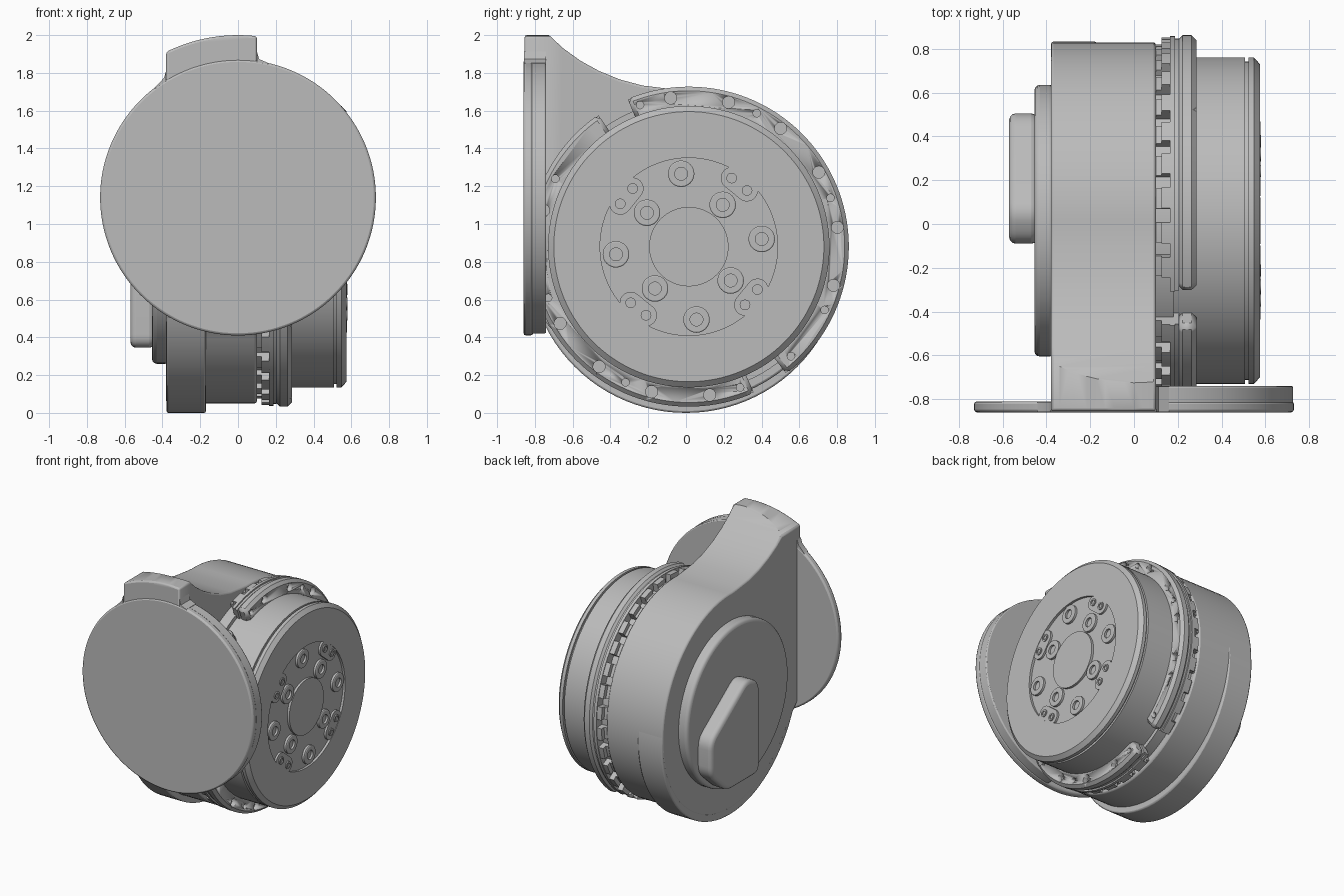
import bpy, bmesh
from math import sin, cos, radians, hypot
from mathutils import Vector

default = bpy.data.objects.get("Cube")
if default:
    bpy.data.objects.remove(default, do_unlink=True)

GREY = (0.5, 0.5, 0.5, 1)
metal = bpy.data.materials.new("plain_grey")
metal.use_nodes = True
metal.diffuse_color = GREY
metal.node_tree.nodes["Principled BSDF"].inputs["Base Color"].default_value = GREY

CY, CZ = 0.015, 0.88      # joint axis, running along x
PLATE_Z = 1.14            # centre of the front plate


def polar(r, deg, cy=CY, cz=CZ):
    return (cy + r * cos(radians(deg)), cz + r * sin(radians(deg)))


def arc(r, start, end, n, cy=CY, cz=CZ):
    return [polar(r, start + (end - start) * i / n, cy, cz) for i in range(n + 1)]


def circle(r, n, cy=CY, cz=CZ):
    return arc(r, 0, 360, n, cy, cz)[:-1]


def finish(name, bm, bevel=0, segments=2):
    bmesh.ops.recalc_face_normals(bm, faces=bm.faces)
    mesh = bpy.data.meshes.new(name)
    bm.to_mesh(mesh)
    bm.free()
    mesh.materials.append(metal)
    ob = bpy.data.objects.new(name, mesh)
    bpy.context.collection.objects.link(ob)
    bpy.ops.object.select_all(action="DESELECT")
    ob.select_set(True)
    bpy.context.view_layer.objects.active = ob
    bpy.ops.object.shade_smooth_by_angle(angle=radians(30))
    if bevel:
        mod = ob.modifiers.new("edge", "BEVEL")
        mod.width, mod.segments = bevel, segments
        mod.limit_method, mod.angle_limit = "ANGLE", radians(40)
    return ob


def add_prism(bm, outline, lo, hi, axis="x"):
    """Extrude an outline: (y, z) along x, or (x, z) along y."""
    def place(p, d):
        return (d, p[0], p[1]) if axis == "x" else (p[0], d, p[1])
    a = [bm.verts.new(place(p, lo)) for p in outline]
    b = [bm.verts.new(place(p, hi)) for p in outline]
    bm.faces.new(a)
    bm.faces.new(b)
    for i in range(len(a)):
        j = (i + 1) % len(a)
        bm.faces.new((a[i], a[j], b[j], b[i]))


def prism(name, outline, lo, hi, axis="x", bevel=0, segments=2):
    bm = bmesh.new()
    add_prism(bm, outline, lo, hi, axis)
    return finish(name, bm, bevel, segments)


def lathe(name, profile, cy=CY, cz=CZ, n=96):
    """Spin (x, radius) points about an axis parallel to x."""
    bm = bmesh.new()
    verts = [bm.verts.new((x, cy + r, cz)) for x, r in profile]
    edges = [bm.edges.new(pair) for pair in zip(verts, verts[1:])]
    bmesh.ops.spin(bm, geom=verts + edges, cent=(0, cy, cz), axis=(1, 0, 0),
                   angle=radians(360), steps=n)
    bmesh.ops.remove_doubles(bm, verts=bm.verts, dist=0.0001)
    return finish(name, bm)


def rounded(corners, radius, n=6):
    """Round the corners of an outline with short curves."""
    out = []
    for i, p in enumerate(corners):
        p = Vector(p)
        ends = []
        for q in (corners[i - 1], corners[(i + 1) % len(corners)]):
            ends.append(p + (Vector(q) - p).normalized() * radius)
        for k in range(n + 1):
            t = k / n
            out.append(tuple(ends[0] * (1 - t) ** 2 + p * 2 * t * (1 - t) + ends[1] * t * t))
    return out


def boolean(ob, cutter, operation):
    cutter.hide_render = True
    cutter.hide_set(True)
    mod = ob.modifiers.new("cut", "BOOLEAN")
    mod.object, mod.operation, mod.solver = cutter, operation, "EXACT"


# Housing with the arm sweeping up to the front plate
sweep = [(-0.855, 2.05), (-0.76, 2.05), (-0.725, 2.0), (-0.65, 1.93), (-0.56, 1.865),
         (-0.46, 1.81), (-0.35, 1.765), (-0.23, 1.733), (-0.1, 1.717)]
housing = prism("housing", sweep + arc(0.83, 92, -147, 72, 0, CZ) + [(-0.855, 0.6)],
                -0.38, 0.1)
crown = arc(0.86, 20, 160, 48, 0, PLATE_Z) + [(-0.81, -0.2), (0.81, -0.2)]
boolean(housing, prism("arm_trimmer", crown, -1, 1, "y"), "INTERSECT")
edge = housing.modifiers.new("edge", "BEVEL")
edge.width, edge.segments, edge.limit_method = 0.012, 2, "ANGLE"
edge.angle_limit = radians(50)
prism("housing_lower_rim", circle(0.833, 96, 0, 0.833), -0.378, -0.17, bevel=0.01)

# Front plate: thin disc, thicker on the rotor side
prism("front_plate", circle(0.73, 128, 0, PLATE_Z), -0.86, -0.81, "y", 0.012)
prism("front_plate_thick_side", arc(0.727, -82, 82, 64, 0, PLATE_Z), -0.85, -0.74, "y", 0.008)
for x, tip in ((-0.38, -0.44), (0.1, 0.16)):
    z = PLATE_Z + (0.73 ** 2 - x ** 2) ** 0.5
    mid = x + (tip - x) * 0.2
    tip_z = PLATE_Z + (0.73 ** 2 - tip ** 2) ** 0.5
    prism("plate_fillet", [(x, z - 0.1), (x, z + 0.05), (mid, z + 0.01), (tip, tip_z),
                           (tip, tip_z - 0.05)], -0.858, -0.812 if x < 0 else -0.742, "y")

# Rear cover and its raised boss
prism("side_cover", circle(0.62, 96), -0.455, -0.36, bevel=0.025, segments=3)
boss = [(-0.09, 0.345), (0.3, 0.345), (0.505, 0.53), (0.505, 0.8), (0.06, 1.12), (-0.09, 1.05)]
prism("cover_boss", rounded(boss, 0.07), -0.57, -0.44, bevel=0.03, segments=3)

# Rotor drum with a recessed annulus on its end face
lathe("rotor", [(0.09, 0), (0.09, 0.745), (0.507, 0.745), (0.507, 0.728), (0.522, 0.728),
                (0.522, 0.745), (0.548, 0.745), (0.575, 0.715), (0.575, 0.47), (0.557, 0.47),
                (0.557, 0.21), (0.575, 0.21), (0.575, 0)], n=128)

# Bolt bosses on the rotor face
for start, radius in ((6, 0.388), (51, 0.285)):
    for k in range(4):
        y, z = polar(radius, start + 90 * k)
        lathe("rotor_bolt", [(0.555, 0.07), (0.574, 0.07), (0.578, 0.064), (0.578, 0.034),
                             (0.562, 0.034), (0.562, 0)], y, z, 32)

# Pill shaped islands, each with a pair of pins
for k in range(4):
    turn = 51 + 90 * k
    ends = [polar(hypot(0.425, 0.052), turn + side * 7) for side in (-1, 1)]
    pill = (arc(0.058, turn - 180, turn, 12, *ends[0])
            + arc(0.058, turn, turn + 180, 12, *ends[1]))
    prism("rotor_pill", pill, 0.556, 0.572)
    for y, z in ends:
        lathe("rotor_pin", [(0.56, 0.028), (0.58, 0.028), (0.58, 0.016),
                            (0.573, 0.016), (0.573, 0)], y, z, 20)

# Split clamp ring: two arcs with gaps, a groove and a bevelled rim
ARCS = ((-52.5, 112.5), (124.5, 294))


def ring_arcs(name, inner, outer, lo, hi, bevel=0):
    bm = bmesh.new()
    for a, b in ARCS:
        add_prism(bm, arc(outer, a, b, 64) + arc(inner, b, a, 64), lo, hi)
    return finish(name, bm, bevel, 1)


ring_arcs("clamp_ring_back", 0.72, 0.843, 0.165, 0.188)
ring_arcs("clamp_ring_groove", 0.72, 0.832, 0.185, 0.205)
clamp = ring_arcs("clamp_ring_front", 0.72, 0.847, 0.2, 0.285, 0.022)

# Screw holes around the clamp ring
bm = bmesh.new()
large = [97 - 22.4 * k for k in range(6)] + [-82 - 22.4 * k for k in range(6)]
small = [109, 63, 19, -25, -47, -70, -115, -160, 153]
for angles, size in ((large, 0.032), (small, 0.02)):
    for a in angles:
        add_prism(bm, circle(size, 20, *polar(0.793, a)), 0.25, 0.35)
boolean(clamp, finish("screw_hole_cutter", bm), "DIFFERENCE")

# Teeth between housing and clamp ring
prism("tooth_base", circle(0.775, 96), 0.09, 0.18)
bm = bmesh.new()
for a, b in ARCS:
    count = 15
    step = (b - a) / count
    for k in range(count):
        s = a + step * k
        e = s + step * 0.6
        add_prism(bm, arc(0.838, s, e, 4) + arc(0.76, e, s, 4), 0.125, 0.17)
        add_prism(bm, arc(0.805, s, e, 4) + arc(0.76, e, s, 4), 0.095, 0.13)
finish("clamp_teeth", bm)
